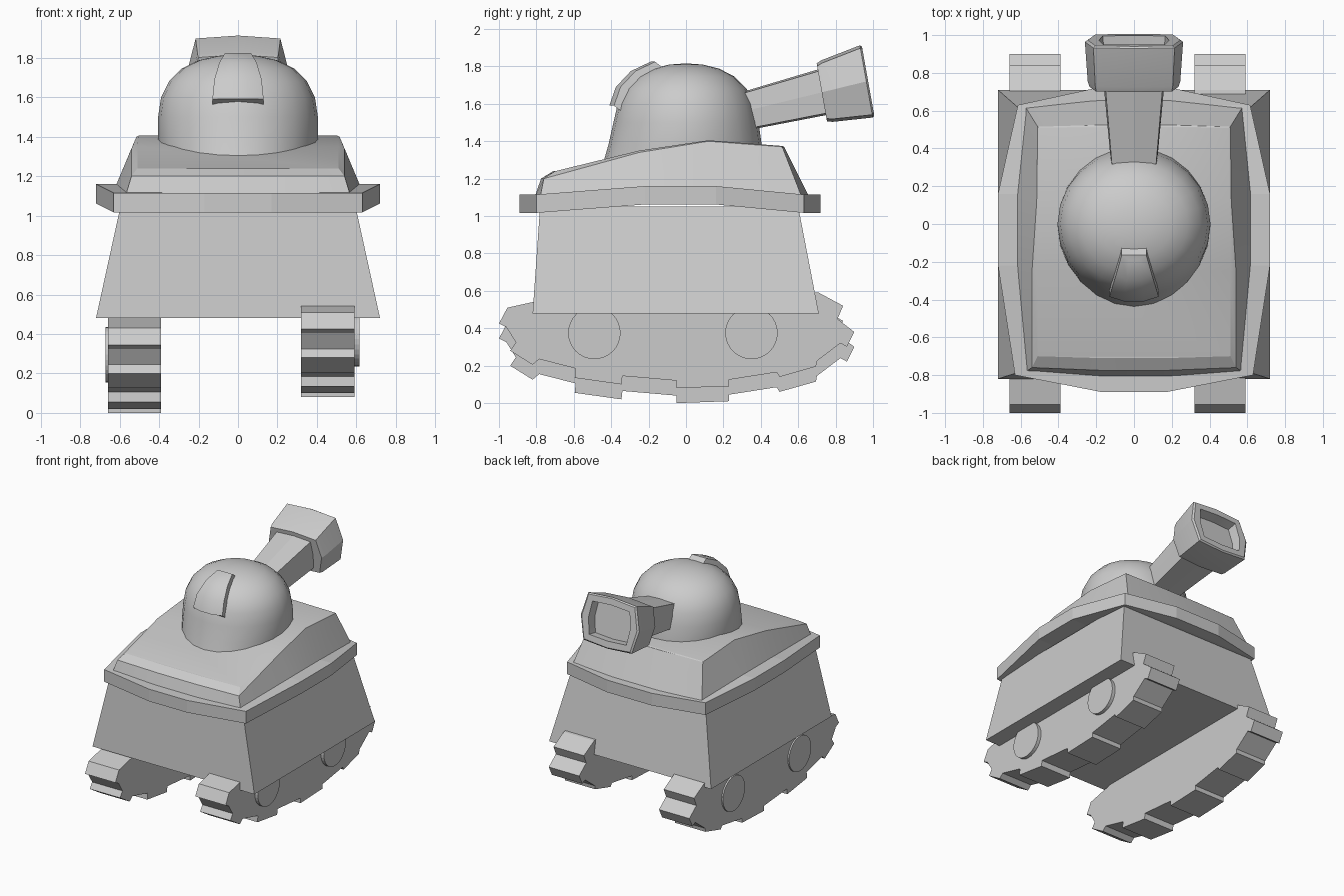
import bpy
import bmesh
from math import sin, cos, pi


def loft(name, rings, strip_caps=False, smooth=None):
    """Skin a stack of equal-length rings and close both ends."""
    bm = bmesh.new()
    vs = [[bm.verts.new(p) for p in r] for r in rings]
    n = len(rings[0])
    for a, b in zip(vs, vs[1:]):
        for i in range(n):
            j = (i + 1) % n
            bm.faces.new((a[i], a[j], b[j], b[i]))
    for cap in (vs[0], vs[-1]):
        if strip_caps:
            for i in range(n // 2 - 1):
                bm.faces.new((cap[i], cap[i + 1], cap[n - 2 - i], cap[n - 1 - i]))
        else:
            bm.faces.new(cap)
    bmesh.ops.recalc_face_normals(bm, faces=bm.faces)
    me = bpy.data.meshes.new(name)
    bm.to_mesh(me)
    bm.free()
    ob = bpy.data.objects.new(name, me)
    bpy.context.collection.objects.link(ob)
    if smooth:
        bpy.ops.object.select_all(action='DESELECT')
        ob.select_set(True)
        bpy.context.view_layer.objects.active = ob
        bpy.ops.object.shade_smooth_by_angle(angle=smooth)
    return ob


def mirrored(half):
    return half + [(-x, y, z) for x, y, z in reversed(half)]


# Tapered lower body
def rect(x, y0, y1, z):
    return mirrored([(x, y0, z), (x, y1, z)])


loft("lower_body", [rect(0.72, -0.82, 0.71, 0.48), rect(0.595, -0.78, 0.60, 1.05)])

# Skirt rim, arched up along the sides
rim = [(0.17, -0.89, 0), (0.63, -0.80, 0), (0.72, -0.22, 0.045),
       (0.72, 0.16, 0.045), (0.615, 0.63, 0), (0.2, 0.72, 0)]
loft("skirt_rim", [mirrored([(x, y, z + h) for x, y, z in rim]) for h in (1.017, 1.115)],
     strip_caps=True)

# Upper hull with sloping deck
base = [(0.17, -0.81, 1.10), (0.57, -0.78, 1.10), (0.62, -0.22, 1.15),
        (0.62, 0.16, 1.15), (0.575, 0.62, 1.10), (0.2, 0.66, 1.10)]
edge = [(0.17, -0.775, 1.20), (0.54, -0.76, 1.20), (0.54, -0.25, 1.34),
        (0.515, 0.12, 1.40), (0.51, 0.515, 1.37), (0.17, 0.525, 1.37)]
deck = [(0.17, -0.71, 1.24), (0.51, -0.70, 1.24), (0.51, -0.25, 1.35),
        (0.505, 0.12, 1.405), (0.50, 0.51, 1.375), (0.17, 0.515, 1.375)]
loft("upper_hull", [mirrored(r) for r in (base, edge, deck)], True, 0.5)

# Turret dome: (x radius, y radius, y centre, z)
dome = [(0.39, 0.435, -0.02, 1.24), (0.405, 0.41, -0.005, 1.38), (0.405, 0.388, 0, 1.50),
        (0.39, 0.365, 0, 1.60), (0.35, 0.325, 0, 1.68), (0.285, 0.26, 0, 1.745),
        (0.20, 0.18, 0, 1.787), (0.10, 0.09, 0, 1.81), (0.02, 0.02, 0, 1.815)]
loft("turret_dome", [[(rx * cos(2 * pi * i / 24), cy + ry * sin(2 * pi * i / 24), z)
                      for i in range(24)] for rx, ry, cy, z in dome], smooth=0.7)

# Curved hatch plate on the front of the dome: (half width, y, z)
plate = [(0.13, -0.41, 1.59), (0.12, -0.375, 1.69), (0.095, -0.295, 1.775), (0.065, -0.19, 1.825)]
loft("turret_hatch", [mirrored([(w, y + 0.09, z - 0.05), (w, y + 0.025, z), (w * 0.4, y, z)])
                      for w, y, z in plate], True, 0.5)

# Gun barrel and muzzle, built along a tilted axis
TILT = 0.24


def section(s, w_side, w_corner, h_mid, h_corner):
    pts = [(0, h_mid), (w_corner, h_corner), (w_side, 0), (w_corner, -h_corner),
           (0, -h_mid), (-w_corner, -h_corner), (-w_side, 0), (-w_corner, h_corner)]
    return [(x, 0.25 + s * cos(TILT) - u * sin(TILT) * 0.75, 1.545 + s * sin(TILT) + u)
            for x, u in pts]


loft("gun_barrel", [section(0, 0.115, 0.11, 0.098, 0.09),
                    section(0.55, 0.165, 0.155, 0.125, 0.115)])
loft("gun_muzzle", [section(0.49, 0.235, 0.20, 0.155, 0.14),
                    section(0.52, 0.245, 0.205, 0.165, 0.15),
                    section(0.735, 0.26, 0.215, 0.193, 0.178),
                    section(0.745, 0.245, 0.205, 0.185, 0.168),
                    section(0.745, 0.185, 0.165, 0.135, 0.125),
                    section(0.67, 0.18, 0.16, 0.13, 0.12)], smooth=0.4)

# Tracks: tread profile in (y, z); the right one rides higher
tread = [(-0.82, 0.46), (-0.955, 0.43), (-1.0, 0.345), (-0.96, 0.325), (-0.91, 0.245),
         (-0.94, 0.20), (-0.82, 0.125), (-0.785, 0.155), (-0.59, 0.105), (-0.595, 0.055),
         (-0.345, 0.02), (-0.34, 0.065), (-0.05, 0.04), (-0.05, 0.0), (0.23, 0.01),
         (0.23, 0.045), (0.485, 0.085), (0.50, 0.06), (0.695, 0.115), (0.70, 0.145),
         (0.825, 0.24), (0.86, 0.222), (0.90, 0.30), (0.81, 0.37), (0.84, 0.44),
         (0.71, 0.51), (0.5, 0.53), (-0.5, 0.53)]
for side, x0, x1, hub_x, lift in (("left", -0.66, -0.39, -0.672, 0.0),
                                  ("right", 0.59, 0.32, 0.617, 0.08)):
    loft(side + "_track", [[(x, y, z + lift) for y, z in tread] for x in (x0, x1)])
    # Wheel hubs
    for end, cy in (("front", -0.49), ("rear", 0.35)):
        loft(f"{side}_{end}_hub",
             [[(x, cy + 0.14 * cos(2 * pi * i / 32), 0.295 + lift + 0.14 * sin(2 * pi * i / 32))
               for i in range(32)] for x in (hub_x, x0 * 0.98)])
